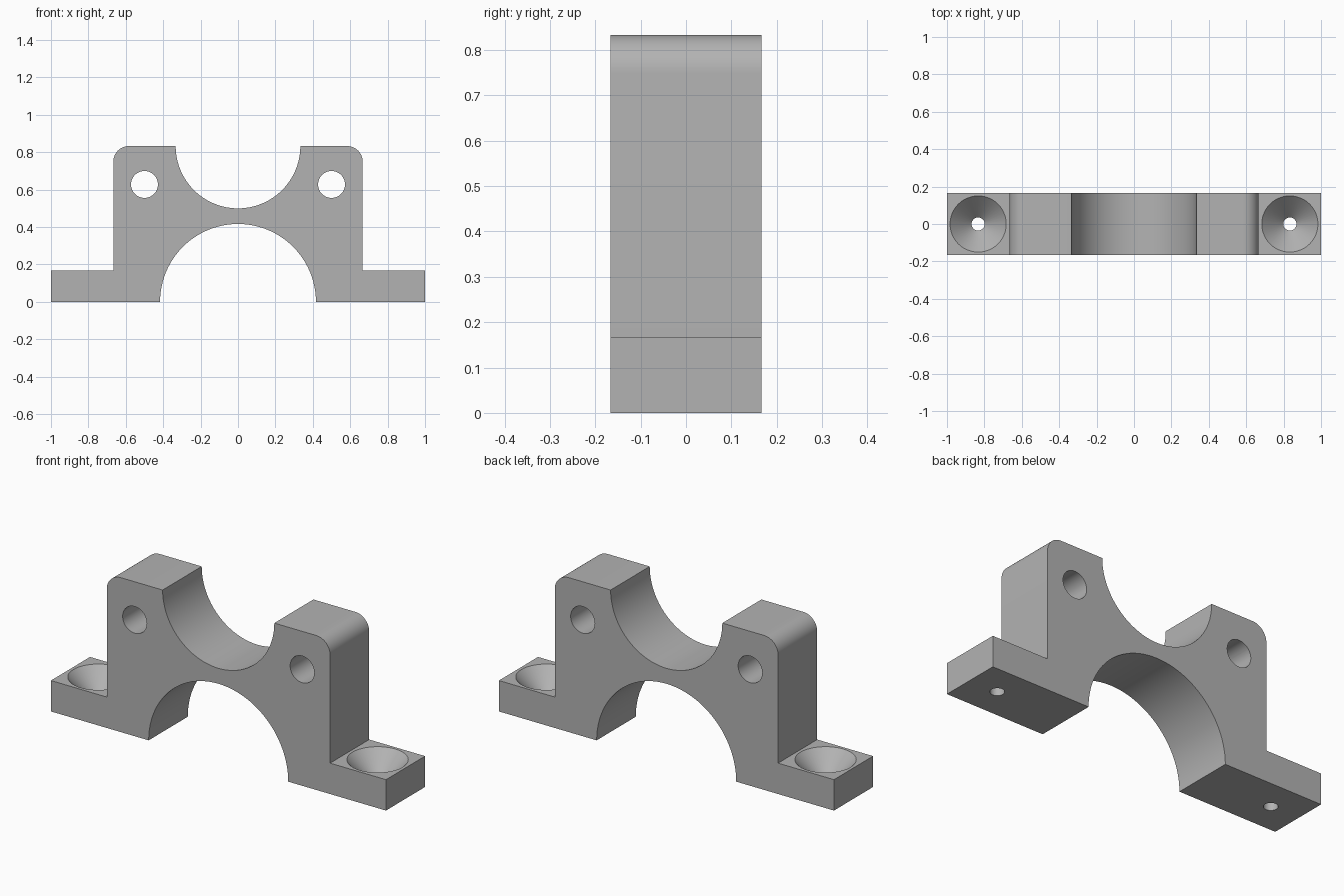
import bpy
import bmesh
from math import pi, sin, cos

cube = bpy.data.objects.get("Cube")
if cube:
    bpy.data.objects.remove(cube, do_unlink=True)

HALF_DEPTH = 1 / 6
HEIGHT = 5 / 6
PILLAR = 2 / 3
FLANGE = 1 / 6
FILLET = 1 / 12
ARCH = 5 / 12
SADDLE = 1 / 3

# Plain grey metal
grey = bpy.data.materials.new("plain_grey")
grey.use_nodes = True
colour = (0.45, 0.45, 0.45, 1)
grey.diffuse_color = colour
grey.node_tree.nodes["Principled BSDF"].inputs["Base Color"].default_value = colour


def arc(cx, cz, r, start, end, steps):
    """Points along an arc in the x-z plane, angles in radians."""
    angles = [start + (end - start) * i / steps for i in range(steps + 1)]
    return [(cx + r * cos(a), cz + r * sin(a)) for a in angles]


# Bracket outline: flanges, rounded pillars, upper saddle and lower arch
corner_x, corner_z = PILLAR - FILLET, HEIGHT - FILLET
outline = [(1, 0), (1, FLANGE), (PILLAR, FLANGE)]
outline += arc(corner_x, corner_z, FILLET, 0, pi / 2, 12)
outline += arc(0, HEIGHT, SADDLE, 0, -pi, 48)
outline += arc(-corner_x, corner_z, FILLET, pi / 2, pi, 12)
outline += [(-PILLAR, FLANGE), (-1, FLANGE), (-1, 0)]
outline += arc(0, 0, ARCH, pi, 0, 48)

# Extrude the outline through the depth
bm = bmesh.new()
face = bm.faces.new([bm.verts.new((x, -HALF_DEPTH, z)) for x, z in outline])
extruded = bmesh.ops.extrude_face_region(bm, geom=[face], use_keep_orig=True)
moved = [v for v in extruded["geom"] if isinstance(v, bmesh.types.BMVert)]
bmesh.ops.translate(bm, verts=moved, vec=(0, 2 * HALF_DEPTH, 0))
bmesh.ops.recalc_face_normals(bm, faces=bm.faces)
mesh = bpy.data.meshes.new("bearing_bracket")
bm.to_mesh(mesh)
bm.free()
bracket = bpy.data.objects.new("bearing_bracket", mesh)
bpy.context.collection.objects.link(bracket)
mesh.materials.append(grey)


def cut(name, location, r_low, r_high, depth, rotation=(0, 0, 0)):
    """Cut a round or conical hole through the bracket."""
    bpy.ops.mesh.primitive_cone_add(vertices=48, radius1=r_low, radius2=r_high,
                                    depth=depth, location=location, rotation=rotation)
    cutter = bpy.context.object
    cutter.name = name
    cutter.hide_render = True
    cutter.data.materials.append(grey)
    mod = bracket.modifiers.new(name, "BOOLEAN")
    mod.operation = "DIFFERENCE"
    mod.solver = "EXACT"
    mod.object = cutter
    bpy.ops.object.select_all(action="DESELECT")
    bpy.context.view_layer.objects.active = bracket
    bracket.select_set(True)
    bpy.ops.object.modifier_apply(modifier=mod.name)
    bpy.data.objects.remove(cutter, do_unlink=True)


sink_low, sink_high = 0.05, FLANGE + 0.01
for side in (-1, 1):
    # Cross hole through each pillar
    cut("pillar_hole", (side * 0.5, 0, 0.628), 0.072, 0.072, 1, (pi / 2, 0, 0))
    # Countersunk screw hole in each flange
    x = side * 5 / 6
    cut("screw_hole", (x, 0, 0.04), 0.035, 0.035, 0.2)
    cut("countersink", (x, 0, (sink_low + sink_high) / 2), 0.035, 0.16,
        sink_high - sink_low)

bpy.ops.object.shade_smooth_by_angle(angle=pi / 6)
